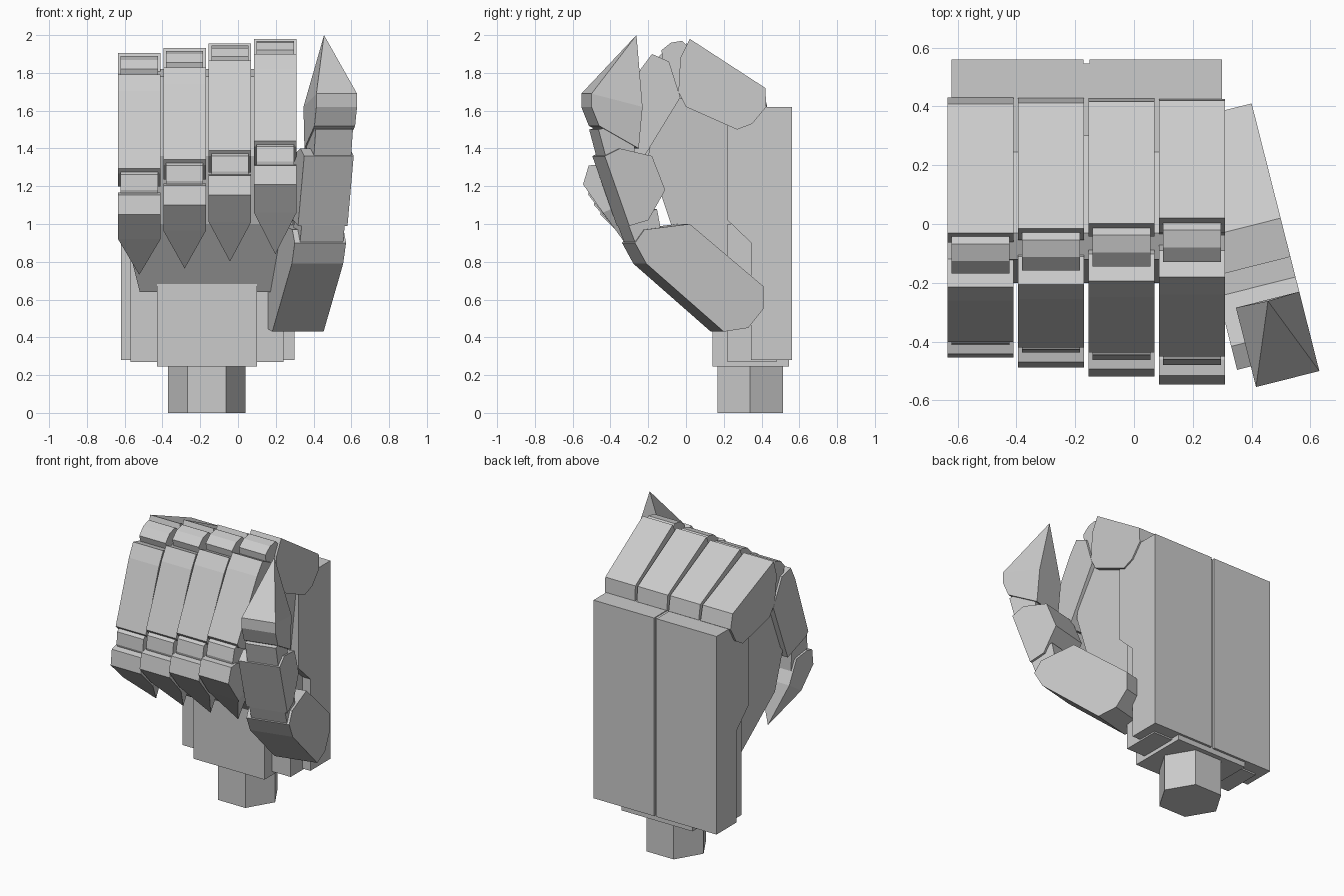
import bpy, bmesh
from math import sin, cos, radians
from mathutils import Vector

if "Cube" in bpy.data.objects:
    bpy.data.objects.remove(bpy.data.objects["Cube"])

grey = bpy.data.materials.new("light_grey_metal")
grey.use_nodes = True
grey.diffuse_color = (0.6, 0.6, 0.6, 1)
grey.node_tree.nodes["Principled BSDF"].inputs["Base Color"].default_value = (0.6, 0.6, 0.6, 1)


def loft(name, ring_a, ring_b, spike_face=None, apex=None):
    """Join two matching rings; optionally pull one side face to a point."""
    bm = bmesh.new()
    a = [bm.verts.new(p) for p in ring_a]
    b = [bm.verts.new(p) for p in ring_b]
    bm.faces.new(a)
    bm.faces.new(b[::-1])
    n = len(a)
    sides = [bm.faces.new((a[i], b[i], b[(i + 1) % n], a[(i + 1) % n])) for i in range(n)]
    if spike_face is not None:
        poked = bmesh.ops.poke(bm, faces=[sides[spike_face]])
        poked["verts"][0].co = apex
    bmesh.ops.recalc_face_normals(bm, faces=bm.faces)
    mesh = bpy.data.meshes.new(name)
    bm.to_mesh(mesh)
    bm.free()
    mesh.materials.append(grey)
    obj = bpy.data.objects.new(name, mesh)
    bpy.context.collection.objects.link(obj)
    return obj


def prism(name, profile, x0, x1, spike_face=None, apex=None):
    """Extrude a (y, z) profile along x."""
    return loft(name, [(x0, y, z) for y, z in profile],
                [(x1, y, z) for y, z in profile], spike_face, apex)


def box(name, x0, x1, y0, y1, z0, z1):
    return prism(name, [(y0, z0), (y1, z0), (y1, z1), (y0, z1)], x0, x1)


# Wrist: hexagonal peg
hexagon = [(-0.165 + 0.205 * cos(radians(60 * i)), 0.34 + 0.2 * sin(radians(60 * i))) for i in range(6)]
loft("wrist_peg", [(x, y, 0) for x, y in hexagon], [(x, y, 0.3) for x, y in hexagon])

# Stepped base of the hand
box("wrist_block", -0.43, 0.10, 0.14, 0.545, 0.245, 0.69)
box("inner_base", -0.57, 0.24, 0.22, 0.48, 0.27, 1.0)

# Back of the hand: two plates with a narrow groove between them
back = [(0.56, 0.28), (0.56, 1.62), (0.22, 1.62), (0.22, 1.02), (0.345, 0.90), (0.345, 0.28)]
prism("back_plate_right", back, -0.62, -0.172)
prism("back_plate_left", back, -0.152, 0.30)
box("back_groove", -0.18, -0.14, 0.3, 0.545, 0.285, 1.615)

# Palm, narrowing towards the wrist
palm = prism("palm", [(0.3, 0.64), (0.17, 0.64), (-0.08, 1.0), (-0.2, 1.36), (-0.12, 1.78),
                      (-0.03, 1.82), (0.3, 1.58)], -0.61, 0.29)
for v in palm.data.vertices:
    if v.co.z < 0.9:
        v.co.x = -0.16 + (v.co.x + 0.16) * 0.8

# Fingers: the same chain of segments, curled a little more towards the little finger
knuckle = [(0.02, 1.98), (0.42, 1.72), (0.425, 1.62), (0.35, 1.53), (0.27, 1.50),
           (0.0, 1.62), (-0.04, 1.70), (-0.03, 1.88)]
upper_joint = [(-0.13, 1.92), (-0.08, 1.96), (-0.02, 1.97), (0.05, 1.9), (0.03, 1.65), (-0.1, 1.68)]
middle = [(-0.18, 1.90), (-0.09, 1.86), (-0.03, 1.67), (-0.25, 1.31), (-0.43, 1.41), (-0.45, 1.44),
          (-0.24, 1.82)]
lower_joint = [(-0.42, 1.43), (-0.46, 1.41), (-0.48, 1.33), (-0.46, 1.22), (-0.33, 1.18), (-0.3, 1.36)]
tip = [(-0.46, 1.315), (-0.515, 1.31), (-0.545, 1.21), (-0.44, 1.06), (-0.30, 1.12), (-0.35, 1.28)]
tip_point = (-0.28, 0.84)


def curl(point, angle):
    py, pz = 0.42, 1.65
    y, z = point[0] - py, point[1] - pz
    return (py + y * cos(angle) - z * sin(angle), pz + y * sin(angle) + z * cos(angle))


for i, finger in enumerate(("index", "middle", "ring", "little")):
    angle = 0.058 * i
    x0 = 0.085 - 0.24 * i
    x1 = x0 + 0.225
    for part, profile, inset in (("knuckle", knuckle, 0), ("upper_joint", upper_joint, 0.014),
                                 ("middle_segment", middle, 0), ("lower_joint", lower_joint, 0.014)):
        prism(f"{finger}_{part}", [curl(p, angle) for p in profile], x0 + inset, x1 - inset)
    ty, tz = curl(tip_point, angle)
    prism(f"{finger}_tip", [curl(p, angle) for p in tip], x0, x1, 3, ((x0 + x1) / 2, ty, tz))


# Thumb: profiles lie on a slanted outer plane and are extruded inwards
inward = Vector((-0.97, -0.245, 0))


def on_thumb(y, z, depth):
    return Vector((0.40 + (0.41 - y) * 0.253, y, z)) + inward * depth


def thumb_part(name, profile, d0, d1, spike_face=None, apex=None):
    loft(name, [on_thumb(y, z, d0) for y, z in profile],
         [on_thumb(y, z, d1) for y, z in profile], spike_face, apex)


thumb_part("thumb_base", [(-0.27, 0.90), (-0.21, 0.79), (0.20, 0.43), (0.33, 0.45), (0.41, 0.55),
                          (0.41, 0.67), (0.02, 1.0), (-0.22, 0.97)], 0, 0.28)
thumb_part("thumb_lower_joint", [(-0.31, 1.02), (-0.265, 0.9), (-0.12, 0.92), (-0.15, 1.08)], 0.015, 0.25)
thumb_part("thumb_middle", [(-0.43, 1.36), (-0.35, 1.40), (-0.18, 1.36), (-0.11, 1.18),
                            (-0.20, 1.02), (-0.30, 0.99)], 0, 0.27)
thumb_part("thumb_upper_joint", [(-0.46, 1.5), (-0.42, 1.35), (-0.27, 1.36), (-0.27, 1.55)], 0.012, 0.215)
thumb_part("thumb_tip", [(-0.50, 1.62), (-0.46, 1.52), (-0.25, 1.40), (-0.23, 1.62), (-0.50, 1.69)],
           0, 0.222, 3, on_thumb(-0.235, 2.0, 0.111))
